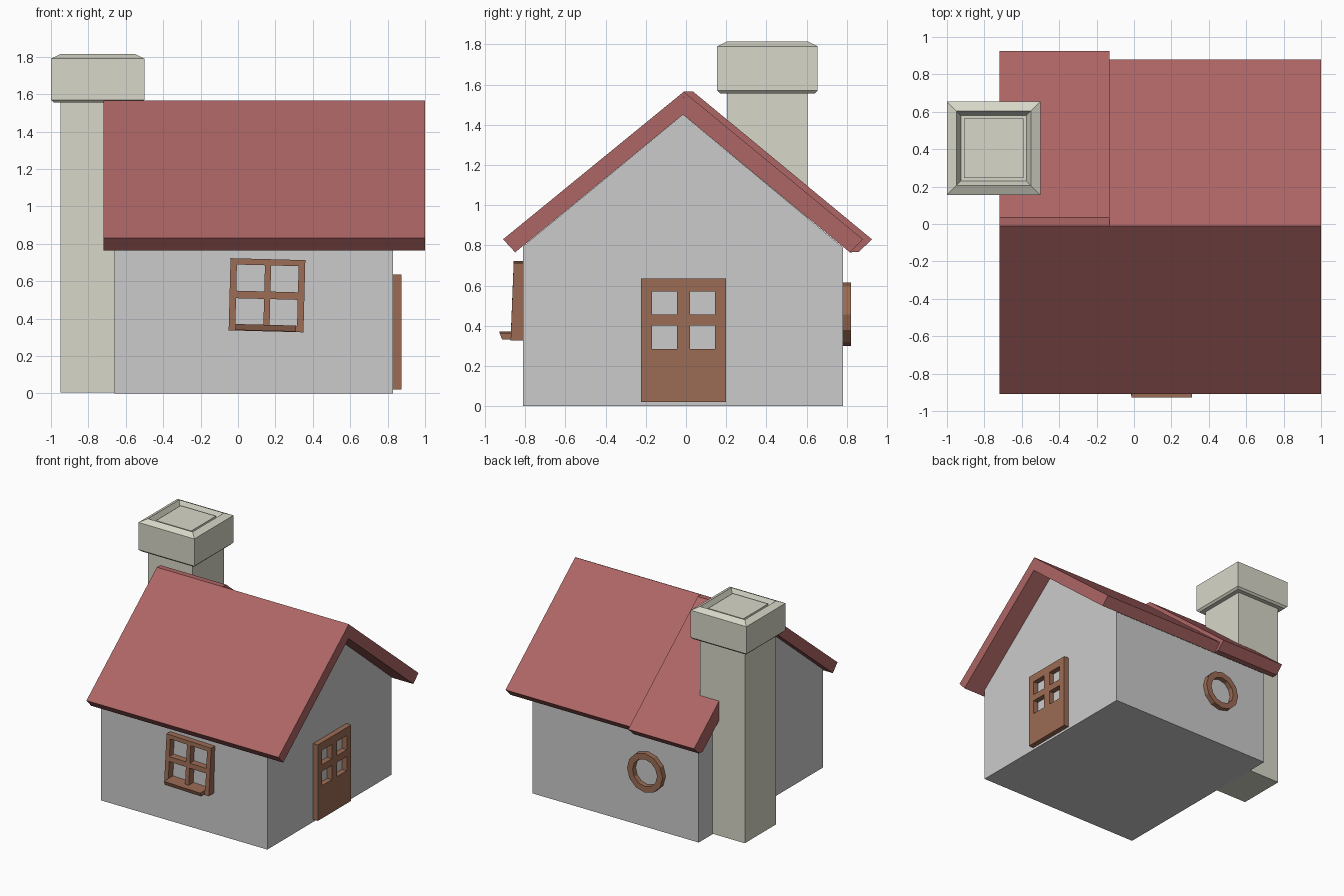
import bpy, bmesh, math
from mathutils import Matrix, Vector

if "Cube" in bpy.data.objects:
    bpy.data.objects.remove(bpy.data.objects["Cube"])


def material(name, rgb):
    m = bpy.data.materials.new(name)
    m.diffuse_color = (*rgb, 1)
    m.use_nodes = True
    m.node_tree.nodes["Principled BSDF"].inputs["Base Color"].default_value = m.diffuse_color
    return m


RED = material("roof_red", (0.42, 0.13, 0.13))
DARK = material("roof_dark_red", (0.42, 0.13, 0.13))
WOOD = material("wood", (0.33, 0.15, 0.09))
STONE = material("stone", (0.68, 0.68, 0.58))


def finish(name, bm, mat=None):
    bmesh.ops.recalc_face_normals(bm, faces=bm.faces)
    me = bpy.data.meshes.new(name)
    bm.to_mesh(me)
    bm.free()
    ob = bpy.data.objects.new(name, me)
    bpy.context.collection.objects.link(ob)
    if mat:
        me.materials.append(mat)
    return ob


def extrude_x(name, profile, x0, x1, mat=None):
    """Closed (y, z) profile swept along x."""
    bm = bmesh.new()
    f = bm.faces.new([bm.verts.new((x0, y, z)) for y, z in profile])
    ext = bmesh.ops.extrude_face_region(bm, geom=[f])["geom"]
    bmesh.ops.translate(bm, vec=(x1 - x0, 0, 0),
                        verts=[v for v in ext if isinstance(v, bmesh.types.BMVert)])
    return finish(name, bm, mat)


def square_stack(name, cx, cy, rings, mat):
    """Square rings of (half width, z) skinned together and capped."""
    bm = bmesh.new()
    loops = [[bm.verts.new((cx + sx * h, cy + sy * h, z))
              for sx, sy in ((-1, -1), (1, -1), (1, 1), (-1, 1))] for h, z in rings]
    for a, b in zip(loops, loops[1:]):
        for i in range(4):
            j = (i + 1) % 4
            bm.faces.new((a[i], a[j], b[j], b[i]))
    bm.faces.new(loops[0])
    bm.faces.new(loops[-1])
    return finish(name, bm, mat)


def grid_panel(name, us, vs, holes, depth, mat):
    """Panel in the xz plane cut by lines us, vs; cells in holes are open. Extends to -y."""
    bm = bmesh.new()
    vert = {(i, j): bm.verts.new((u, 0, v)) for i, u in enumerate(us) for j, v in enumerate(vs)}
    faces = [bm.faces.new([vert[i, j], vert[i + 1, j], vert[i + 1, j + 1], vert[i, j + 1]])
             for i in range(len(us) - 1) for j in range(len(vs) - 1) if (i, j) not in holes]
    ext = bmesh.ops.extrude_face_region(bm, geom=faces)["geom"]
    bmesh.ops.translate(bm, vec=(0, -depth, 0),
                        verts=[v for v in ext if isinstance(v, bmesh.types.BMVert)])
    bmesh.ops.dissolve_limit(bm, angle_limit=0.01, verts=bm.verts, edges=bm.edges)
    return finish(name, bm, mat)


PANES = {(1, 1), (3, 1), (1, 3), (3, 3)}

# House body with gable ends
extrude_x("walls", [(-0.81, 0), (0.78, 0), (0.78, 0.79), (-0.015, 1.45), (-0.81, 0.795)],
          -0.66, 0.83)

# Roof: front slope, back slope, and the thicker back slope beside the chimney
extrude_x("roof_front", [(-0.01, 1.565), (-0.91, 0.83), (-0.85, 0.765), (-0.015, 1.45)],
          -0.72, 1.0, DARK)
extrude_x("roof_back", [(-0.01, 1.563), (0.88, 0.83), (0.815, 0.765), (-0.015, 1.45)],
          -0.13, 1.0, RED)
extrude_x("roof_back_raised", [(-0.01, 1.565), (0.035, 1.565), (0.925, 0.83), (0.86, 0.767),
                               (0.815, 0.765), (-0.015, 1.45)], -0.72, -0.13, RED)

# Chimney shaft and hollowed cap
square_stack("chimney_shaft", -0.75, 0.405, [(0.2, 0.005), (0.2, 1.6)], STONE)
square_stack("chimney_cap", -0.75, 0.405,
             [(0.235, 1.555), (0.25, 1.57), (0.25, 1.79), (0.2, 1.815), (0.175, 1.765),
              (0.158, 1.765), (0.158, 1.795)], STONE)

# Door with four panes on the right gable
door = grid_panel("door", [-0.225, -0.17, -0.045, 0.02, 0.145, 0.2],
                  [0.02, 0.285, 0.4, 0.455, 0.57, 0.635], PANES, 0.045, WOOD)
door.data.transform(Matrix.Translation((0.828, 0, 0)) @ Matrix.Rotation(math.pi / 2, 4, 'Z'))

# Slightly crooked front window and its sill
crooked = (Matrix.Translation((0.155, -0.805, 0.525)) @ Matrix.Rotation(math.radians(1.5), 4, 'Y'))
window = grid_panel("front_window", [-0.2, -0.165, -0.015, 0.018, 0.165, 0.2],
                    [-0.193, -0.16, -0.02, 0.02, 0.16, 0.193], PANES, 0.06, WOOD)
for v in window.data.vertices:          # front face leans out at the bottom
    if v.co.y < -0.03:
        v.co.y -= 0.04 * (0.193 - v.co.z) - 0.008
window.data.transform(crooked)
sill = extrude_x("window_sill", [(0, -0.19), (-0.11, -0.19), (-0.122, -0.158), (0, -0.158)],
                 -0.165, 0.16, WOOD)
sill.data.transform(crooked)

# Round window frame on the back wall
bm = bmesh.new()
N, cx, cz = 12, -0.205, 0.457
section = [(0.11, 0.775), (0.159, 0.775), (0.159, 0.82), (0.11, 0.82)]
rings = []
for k in range(N):
    a = 2 * math.pi * k / N
    rings.append([bm.verts.new((cx + r * math.cos(a), y, cz + r * math.sin(a)))
                  for r, y in section])
for k in range(N):
    p, q = rings[k], rings[(k + 1) % N]
    for i in range(4):
        j = (i + 1) % 4
        bm.faces.new((p[i], p[j], q[j], q[i]))
finish("round_window", bm, WOOD)
